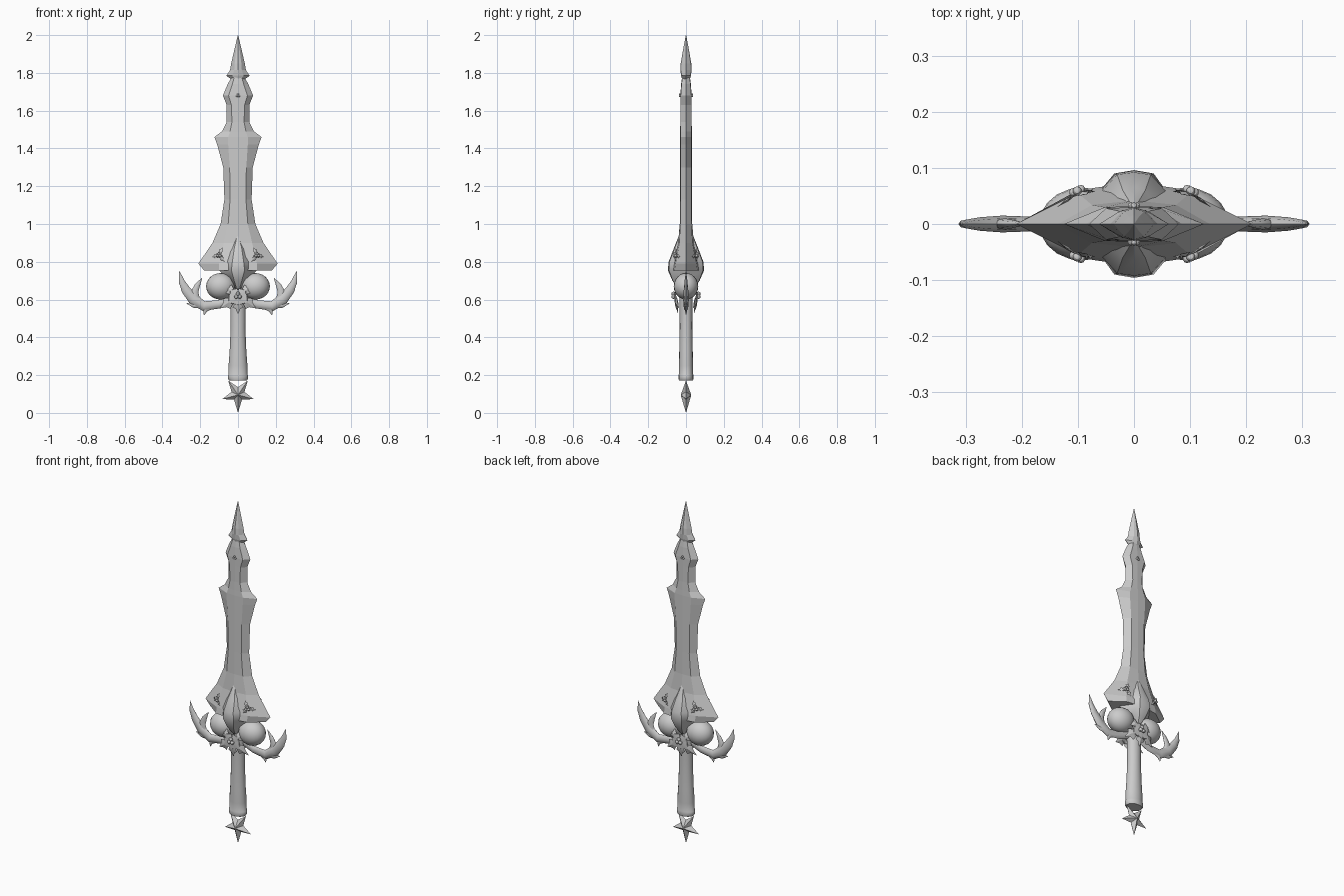
import bpy, bmesh, math
from mathutils import Vector, Matrix

cube = bpy.data.objects.get("Cube")
if cube:
    bpy.data.objects.remove(cube)

steel = bpy.data.materials.new("plain grey")
steel.use_nodes = True
GREY = (0.6, 0.6, 0.6, 1)
steel.diffuse_color = GREY
steel.node_tree.nodes["Principled BSDF"].inputs["Base Color"].default_value = GREY


def finish(name, bm, smooth=None, mirror=None):
    """Turn a bmesh into a finished object, optionally smooth or mirrored."""
    bmesh.ops.recalc_face_normals(bm, faces=bm.faces)
    mesh = bpy.data.meshes.new(name)
    bm.to_mesh(mesh)
    bm.free()
    mesh.materials.append(steel)
    obj = bpy.data.objects.new(name, mesh)
    bpy.context.collection.objects.link(obj)
    if mirror:
        mod = obj.modifiers.new("Mirror", 'MIRROR')
        mod.use_axis = [axis in mirror for axis in "XYZ"]
        mod.use_mirror_merge = False
    if smooth:
        bpy.ops.object.select_all(action='DESELECT')
        obj.select_set(True)
        bpy.context.view_layer.objects.active = obj
        bpy.ops.object.shade_smooth_by_angle(angle=math.radians(smooth))
    return obj


def loft(bm, rings):
    """Skin a list of closed rings and cap both ends."""
    rows = [[bm.verts.new(p) for p in ring] for ring in rings]
    n = len(rows[0])
    for a, b in zip(rows, rows[1:]):
        for k in range(n):
            j = (k + 1) % n
            bm.faces.new((a[k], a[j], b[j], b[k]))
    bm.faces.new(rows[0])
    bm.faces.new(rows[-1])


def blade_ring(z, edge, flat, thick, ridge):
    """Bevelled cross-section: sharp edges, flat shoulders, middle ridge."""
    half = [(edge, 0), (flat, thick), (0, ridge), (-flat, thick)]
    return [(x, y, z) for x, y in half + [(-x, -y) for x, y in half]]


def spindle(bm, outline, depth, centre, matrix=Matrix()):
    """Flat outline raised to a point on its front and back."""
    rim = [bm.verts.new(matrix @ Vector((x, 0, z))) for x, z in outline]
    for side in (-1, 1):
        apex = bm.verts.new(matrix @ Vector((centre[0], side * depth, centre[1])))
        for a, b in zip(rim, rim[1:] + rim[:1]):
            bm.faces.new((a, b, apex))


def ball(bm, centre, size, segments=10, rings=6):
    matrix = Matrix.Translation(centre) @ Matrix.Diagonal((*size, 1))
    bmesh.ops.create_uvsphere(bm, u_segments=segments, v_segments=rings,
                              radius=1, matrix=matrix)


def horn(bm, path):
    """Tapered, flattened tube through (x, z, radius) points."""
    rings = []
    for i, (x, z, r) in enumerate(path):
        a, b = path[max(i - 1, 0)], path[min(i + 1, len(path) - 1)]
        d = Vector((b[0] - a[0], b[1] - a[1])).normalized()
        ring = []
        for k in range(8):
            t = k * math.tau / 8
            u = r * math.cos(t)
            ring.append((x - d.y * u, r * 0.5 * math.sin(t), z + d.x * u))
        rings.append(ring)
    loft(bm, rings)


# Blade: wide flared base, narrow waist, stepped shoulders
bm = bmesh.new()
loft(bm, [blade_ring(*row) for row in (
    (.755, .18, .1, .06, .075), (.79, .21, .1, .055, .07),
    (.9, .135, .075, .034, .042), (1, .092, .052, .03, .033),
    (1.13, .072, .042, .03, .032), (1.3, .078, .044, .03, .032),
    (1.42, .11, .052, .03, .032), (1.46, .125, .052, .03, .032),
    (1.49, .085, .042, .029, .031), (1.54, .06, .032, .028, .03),
    (1.63, .06, .035, .028, .03), (1.68, .08, .05, .028, .03),
    (1.74, .055, .03, .024, .026), (1.785, .03, .018, .018, .02))])
finish("blade", bm)

# Tip: barbed spearhead
bm = bmesh.new()
loft(bm, [blade_ring(*row) for row in (
    (1.755, .02, .01, .014, .018), (1.785, .062, .03, .02, .026),
    (1.815, .042, .02, .024, .03), (1.85, .036, .018, .022, .028),
    (1.92, .02, .009, .013, .016), (2, .001, .0005, .0005, .001))])
finish("blade_tip", bm)

# Central boss: faceted lozenge bulging out of the blade base
bm = bmesh.new()
loft(bm, [blade_ring(*row) for row in (
    (.65, .01, .006, .035, .036), (.7, .045, .02, .07, .072),
    (.755, .1, .035, .09, .096), (.8, .11, .03, .088, .092),
    (.87, .06, .02, .06, .065), (.95, .004, .002, .03, .033))])
finish("guard_boss", bm, smooth=35)

# Round baubles on both sides of the guard
bm = bmesh.new()
ball(bm, (.092, 0, .67), (.077, .065, .07), 20, 12)
finish("guard_bauble", bm, smooth=60, mirror="X")

# Antlers: one beam and four tines, mirrored
bm = bmesh.new()
for path in (
    [(.02, .61, .022), (.1, .575, .022), (.18, .565, .026), (.235, .6, .03),
     (.275, .65, .024), (.298, .695, .016), (.31, .75, .001)],
    [(.225, .6, .024), (.23, .64, .02), (.215, .675, .014), (.19, .715, .001)],
    [(.265, .63, .02), (.29, .655, .013), (.308, .69, .001)],
    [(.2, .575, .022), (.235, .57, .014), (.272, .58, .001)],
    [(.15, .565, .02), (.175, .545, .014), (.18, .518, .001)],
):
    horn(bm, path)
finish("antler", bm, smooth=50, mirror="X")

# Grip: oval handle flaring to the foot, with a rounded ring
bm = bmesh.new()
profile = [(.172, .047), (.18, .053), (.2, .053), (.205, .049), (.25, .05),
           (.33, .044), (.45, .039), (.55, .04), (.62, .045)]
loft(bm, [[(r * math.cos(k * math.tau / 16),
            (.018 + r * .4) * math.sin(k * math.tau / 16), z)
           for k in range(16)] for z, r in profile])
finish("grip", bm, smooth=40)

# Pommel: five-pointed star with one point straight down
bm = bmesh.new()
star = []
for k in range(10):
    angle = -math.pi / 2 + k * math.pi / 5
    radius = .036 if k % 2 else .088
    star.append((radius * math.cos(angle), .1 + radius * math.sin(angle)))
star[0] = (0, 0)
spindle(bm, star, .028, (0, .095))
finish("star_pommel", bm)

# Holly sprigs: spiky leaves fanned around berries, front and back
HALF_LEAF = [(.14, .1), (.3, .26), (.16, .4), (.28, .62), (.12, .72)]
LEAF = [(0, 0)] + HALF_LEAF + [(0, 1)] + [(-x, z) for x, z in HALF_LEAF[::-1]]


def sprig(name, centre, leaves, berry, tilt=0, mirror="Y"):
    """Leaves are (angle in degrees, length); angle zero points up."""
    bm = bmesh.new()
    place = Matrix.Translation(centre) @ Matrix.Rotation(tilt, 4, 'Z')
    for angle, length in leaves:
        turn = Matrix.Rotation(math.radians(angle), 4, 'Y')
        lean = Matrix.Rotation(math.radians(-12), 4, 'X')
        outline = [(x * length, z * length) for x, z in LEAF]
        spindle(bm, outline, length * .07, (0, length * .5), place @ turn @ lean)
    for k in range(3):
        angle = math.pi / 2 + k * math.tau / 3
        offset = Vector((math.cos(angle), -.4, math.sin(angle))) * berry
        ball(bm, place @ offset, (berry,) * 3)
    finish(name, bm, smooth=30, mirror=mirror)


sprig("guard_holly", (0, -.062, .62),
      [(-55, .1), (55, .1), (125, .12), (-125, .12), (180, .1)], .011)
sprig("base_holly", (.1, -.056, .835), [(-20, .045), (100, .045), (220, .045)],
      .008, tilt=.4, mirror="XY")
sprig("upper_holly", (0, -.03, 1.68), [(0, .035), (75, .04), (-75, .04)], .006)
